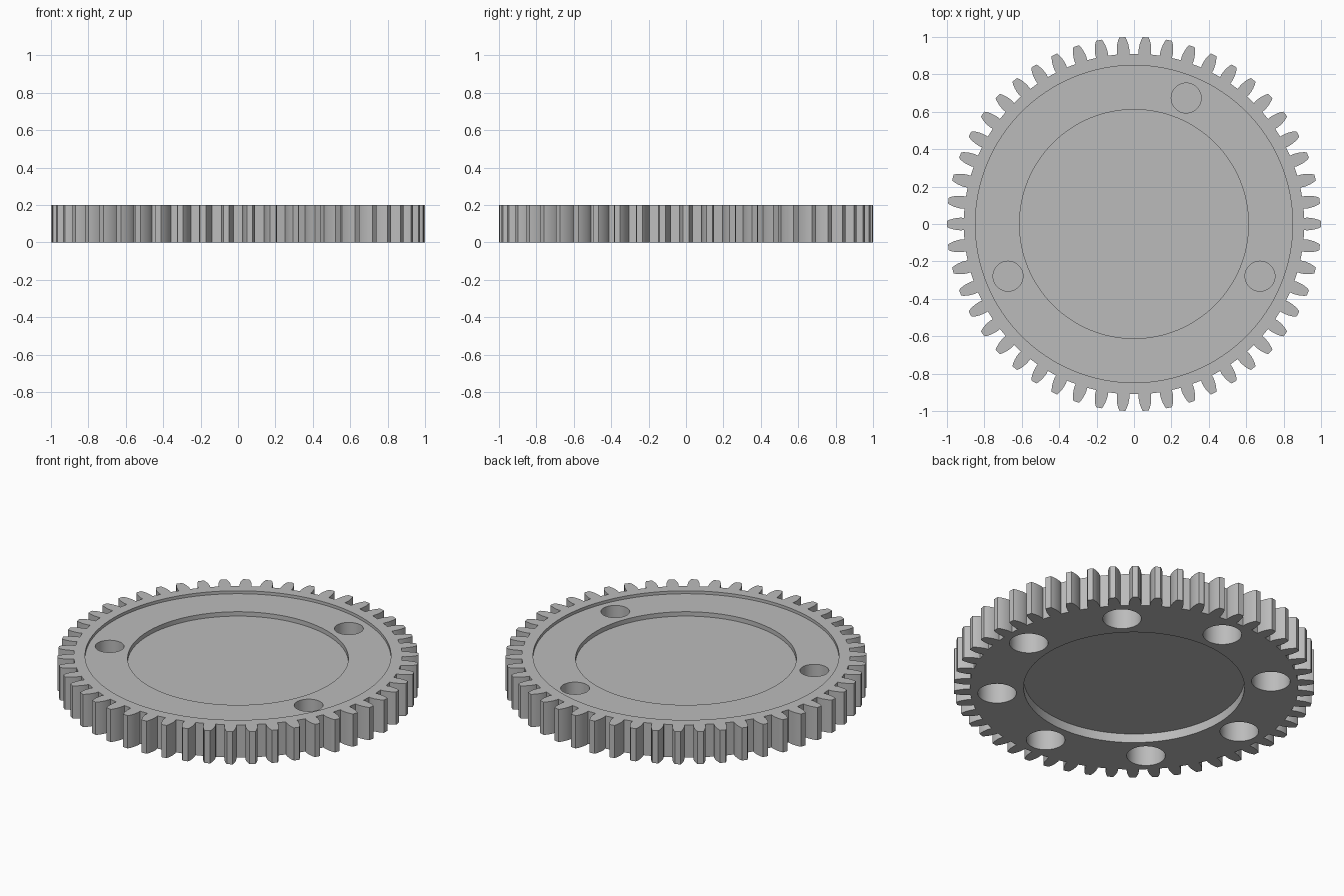
import bpy
import bmesh
from math import cos, sin, tau, radians

cube = bpy.data.objects.get("Cube")
if cube:
    bpy.data.objects.remove(cube, do_unlink=True)

THICK = 0.2
TEETH = 50
TOP_FACE = 0.182      # shallow ring recess level
TOP_FLOOR = 0.155     # centre disc, upper level
BOTTOM_FLOOR = 0.055  # centre disc, lower level

grey = bpy.data.materials.new("plain grey")
grey.use_nodes = True
colour = (0.5, 0.5, 0.5, 1)
grey.diffuse_color = colour
grey.node_tree.nodes["Principled BSDF"].inputs["Base Color"].default_value = colour


def prism(name, outline, z0, z1):
    """Extrude a closed outline from z0 to z1."""
    bm = bmesh.new()
    face = bm.faces.new([bm.verts.new((x, y, z0)) for x, y in outline])
    result = bmesh.ops.extrude_face_region(bm, geom=[face])
    raised = [v for v in result["geom"] if isinstance(v, bmesh.types.BMVert)]
    bmesh.ops.translate(bm, verts=raised, vec=(0, 0, z1 - z0))
    bmesh.ops.recalc_face_normals(bm, faces=bm.faces)
    mesh = bpy.data.meshes.new(name)
    bm.to_mesh(mesh)
    bm.free()
    mesh.materials.append(grey)
    obj = bpy.data.objects.new(name, mesh)
    bpy.context.collection.objects.link(obj)
    return obj


def circle(radius, sides, x=0.0, y=0.0):
    return [(x + radius * cos(tau * i / sides), y + radius * sin(tau * i / sides))
            for i in range(sides)]


def cut(target, outline, z0, z1):
    """Subtract a prism and remove the cutter."""
    cutter = prism("cutter", outline, z0, z1)
    cutter.hide_render = True
    mod = target.modifiers.new("cut", 'BOOLEAN')
    mod.operation = 'DIFFERENCE'
    mod.solver = 'EXACT'
    mod.object = cutter
    bpy.ops.object.modifier_apply(modifier=mod.name)
    bpy.data.objects.remove(cutter, do_unlink=True)


# Toothed outline: one flank as (radius, half width), mirrored for each tooth
flank = [(0.91, 0.032), (0.925, 0.034), (0.945, 0.0325),
         (0.965, 0.029), (0.985, 0.023), (1.0, 0.016)]
tooth = [(r, -w) for r, w in flank] + [(r, w) for r, w in reversed(flank)]
outline = []
for i in range(TEETH):
    c, s = cos(tau * i / TEETH), sin(tau * i / TEETH)
    outline += [(r * c - w * s, r * s + w * c) for r, w in tooth]

gear = prism("gear_wheel", outline, 0, THICK)
bpy.context.view_layer.objects.active = gear
gear.select_set(True)

# Stepped recesses on the upper side, one deeper recess below
cut(gear, circle(0.848, 128), TOP_FACE, THICK + 0.1)
cut(gear, circle(0.612, 128), TOP_FLOOR, THICK + 0.1)
cut(gear, circle(0.612, 128), -0.1, BOTTOM_FLOOR)

# Three blind holes on top
for angle in (67.5, 202.5, 337.5):
    a = radians(angle)
    cut(gear, circle(0.08, 48, 0.729 * cos(a), 0.729 * sin(a)),
        TOP_FACE - 0.1, THICK + 0.1)

# Eight wider blind holes underneath
for i in range(8):
    a = tau * i / 8
    cut(gear, circle(0.107, 48, 0.762 * cos(a), 0.762 * sin(a)), -0.1, 0.14)

bpy.ops.object.shade_smooth_by_angle(angle=radians(25))
